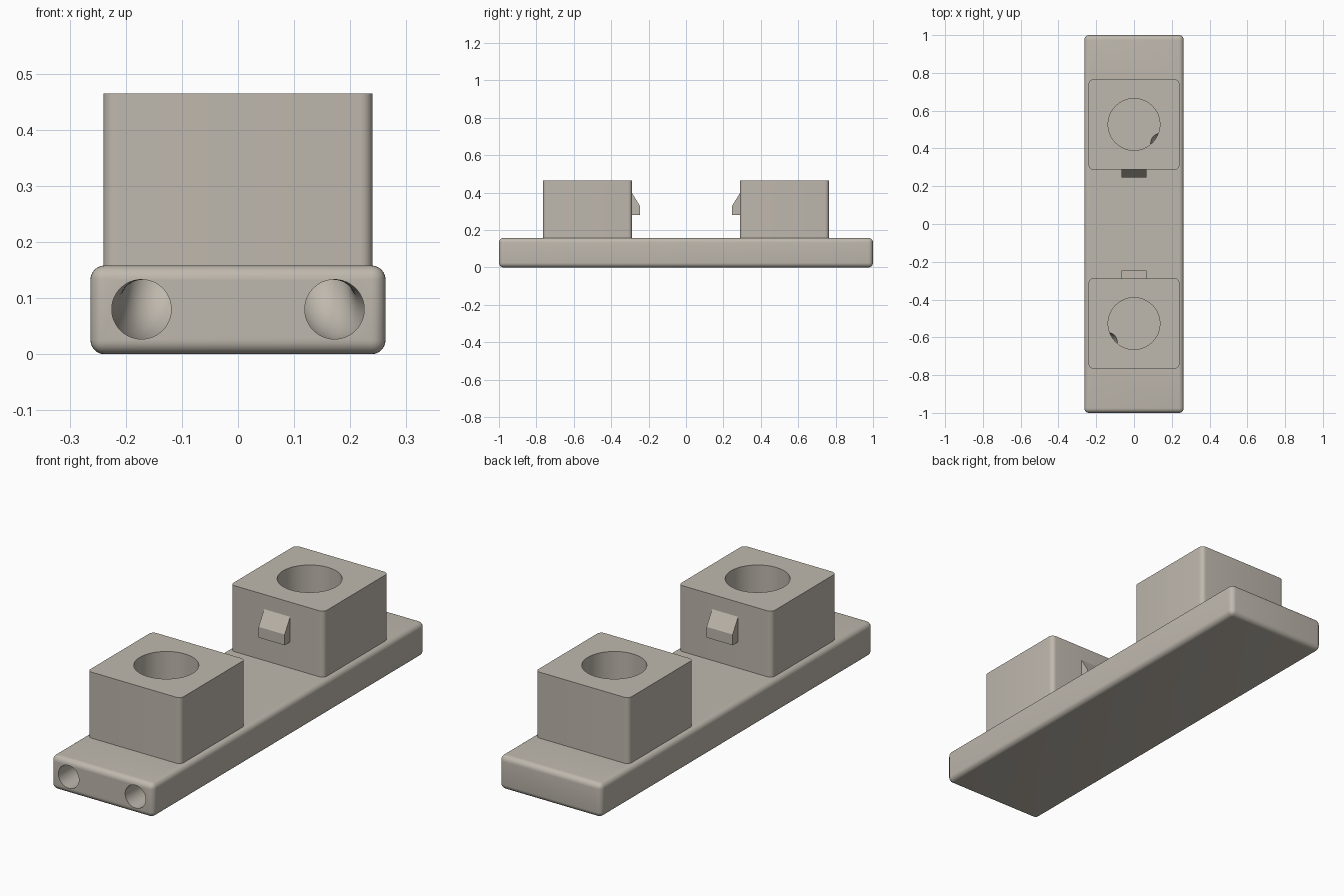
import bpy, bmesh, math
from mathutils import Vector

if "Cube" in bpy.data.objects:
    bpy.data.objects.remove(bpy.data.objects["Cube"])

mat = bpy.data.materials.new("warm grey plastic")
mat.diffuse_color = (0.52, 0.48, 0.42, 1)
mat.use_nodes = True
mat.node_tree.nodes["Principled BSDF"].inputs["Base Color"].default_value = mat.diffuse_color


def finish(name, bm):
    me = bpy.data.meshes.new(name)
    bmesh.ops.recalc_face_normals(bm, faces=bm.faces)
    bm.to_mesh(me)
    bm.free()
    me.materials.append(mat)
    ob = bpy.data.objects.new(name, me)
    bpy.context.collection.objects.link(ob)
    return ob


def rounded_box(name, lo, hi, radius, vertical_only=False):
    bm = bmesh.new()
    bmesh.ops.create_cube(bm, size=1)
    lo, hi = Vector(lo), Vector(hi)
    for v in bm.verts:
        v.co = [(lo[i] + hi[i]) / 2 + v.co[i] * (hi[i] - lo[i]) for i in range(3)]
    edges = [e for e in bm.edges if not vertical_only
             or abs(e.verts[0].co.z - e.verts[1].co.z) > 0.01]
    bmesh.ops.bevel(bm, geom=edges, offset=radius, segments=6, profile=0.5, affect='EDGES')
    return finish(name, bm)


def tube(name, path, radius, n=48):
    """Solid round rod swept along a path."""
    bm = bmesh.new()
    rings = []
    for i, p in enumerate(path):
        t = (path[min(i + 1, len(path) - 1)] - path[max(i - 1, 0)]).normalized()
        side = t.cross(Vector((0.8, -0.6, 0)) if t.z > 0.9 else Vector((0, 0, 1))).normalized()
        if rings and side.dot(last) < 0:
            side = -side
        # carry the previous frame along to avoid twisting
        if rings:
            side = (last - t * last.dot(t)).normalized()
        last = side
        up = t.cross(side)
        rings.append([bm.verts.new(p + radius * (side * math.cos(a) + up * math.sin(a)))
                      for a in (2 * math.pi * k / n for k in range(n))])
    for a, b in zip(rings, rings[1:]):
        for k in range(n):
            bm.faces.new((a[k], a[(k + 1) % n], b[(k + 1) % n], b[k]))
    bm.faces.new(rings[0])
    bm.faces.new(rings[-1])
    return finish(name, bm)


def boolean(ob, other, op):
    m = ob.modifiers.new(op, 'BOOLEAN')
    m.operation, m.object, m.solver = op, other, 'EXACT'
    bpy.context.view_layer.objects.active = ob
    bpy.ops.object.modifier_apply(modifier=m.name)
    bpy.data.objects.remove(other)


# Base plate with rounded edges
body = rounded_box("base_with_sockets", (-0.263, -1, 0), (0.263, 1, 0.158), 0.025)

parts = [body]
for s in (-1, 1):
    # Socket block
    y = sorted((s * 0.288, s * 0.765))
    block = rounded_box("socket_block", (-0.24, y[0], 0.12), (0.24, y[1], 0.465), 0.022, True)
    boolean(body, block, 'UNION')

for s in (-1, 1):
    # Round socket bore
    bore = tube("bore", [Vector((0, s * 0.527, z)) for z in (0.14, 0.3, 0.6)], 0.137, 72)
    boolean(body, bore, 'DIFFERENCE')

    # Cable channel from the front face, curving up into the socket floor
    x, end = s * 0.172, Vector((s * 0.139, s * 0.527 - 0.098, 0.16))
    p0, p1, p2 = Vector((x, end.y - 0.16, 0.08)), Vector((s * 0.15, end.y, 0.075)), end
    path = [Vector((x, -1.05, 0.08))]
    for i in range(13):
        t = i / 12
        path.append(p0 * (1 - t) ** 2 + p1 * 2 * t * (1 - t) + p2 * t * t)
    boolean(body, tube("channel", path, 0.053), 'DIFFERENCE')

    # Wedge latch on the inner face of each block
    bm = bmesh.new()
    profile = [(0.29, 0.28), (0.247, 0.28), (0.247, 0.33), (0.29, 0.4)]
    ends = [[bm.verts.new((sx * 0.067, s * py, pz)) for py, pz in profile] for sx in (-1, 1)]
    bm.faces.new(ends[0])
    bm.faces.new(ends[1])
    for k in range(4):
        j = (k + 1) % 4
        bm.faces.new((ends[0][k], ends[0][j], ends[1][j], ends[1][k]))
    finish("front_latch" if s < 0 else "back_latch", bm)

# Smooth the rounded edges and bores
bpy.ops.object.select_all(action='DESELECT')
body.select_set(True)
bpy.context.view_layer.objects.active = body
bpy.ops.object.shade_smooth_by_angle(angle=math.radians(30))
